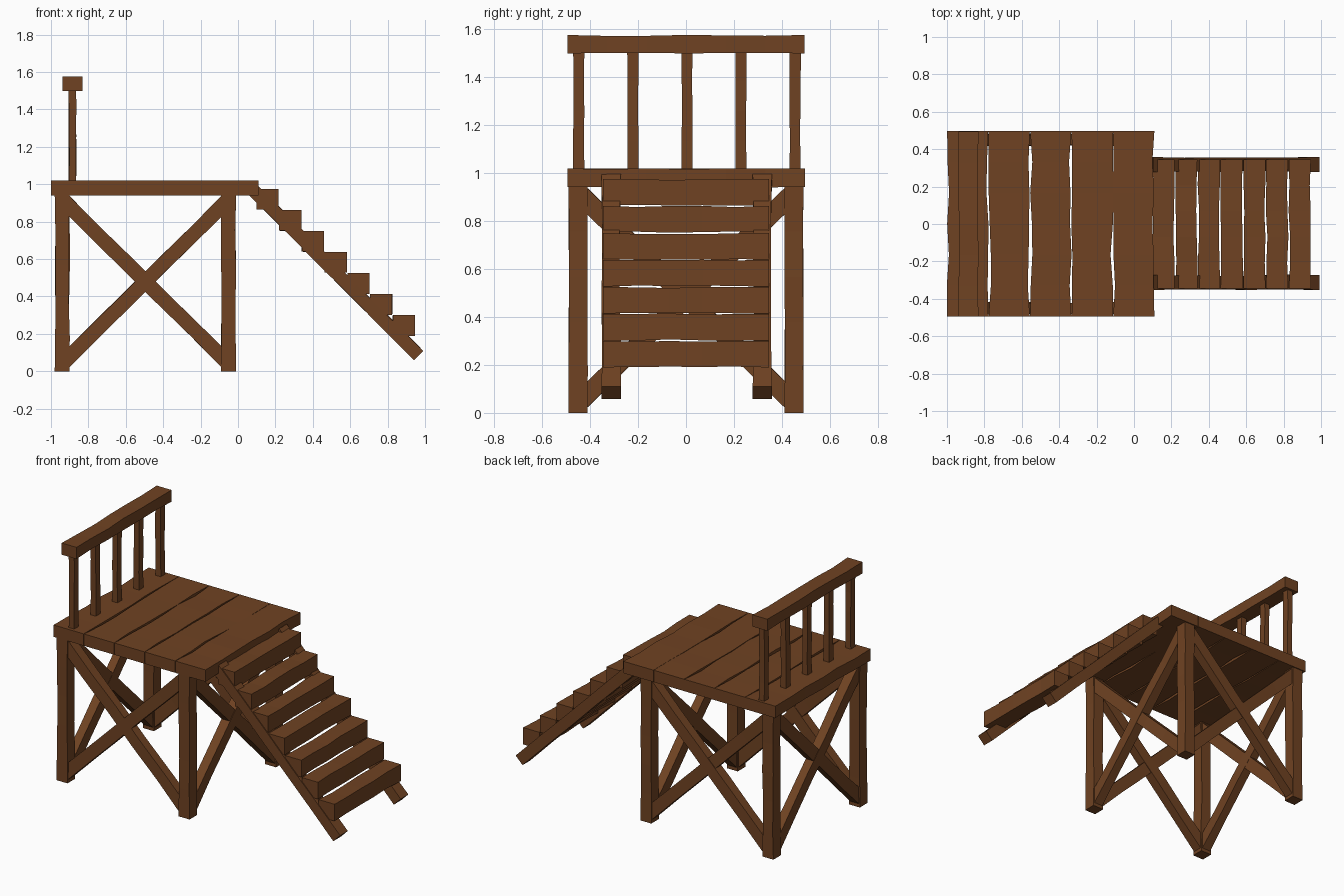
import bpy, bmesh, random
from mathutils import Vector

if "Cube" in bpy.data.objects:
    bpy.data.objects.remove(bpy.data.objects["Cube"])

random.seed(4)
wood = bpy.data.materials.new("wood")
wood.diffuse_color = (0.16, 0.055, 0.016, 1)
wood.use_nodes = True
wood.node_tree.nodes["Principled BSDF"].inputs["Base Color"].default_value = wood.diffuse_color


def beam(name, p0, p1, w, h, side, segs=5, jw=0.006, jh=0.003):
    """Rough-hewn beam from p0 to p1: w along 'side', h across it."""
    p0, p1, s = Vector(p0), Vector(p1), Vector(side).normalized()
    up = (p1 - p0).normalized().cross(s).normalized()
    bm = bmesh.new()
    rings = []
    for i in range(segs + 1):
        c = p0.lerp(p1, i / segs)
        k = 0 if i in (0, segs) else 1
        a, b = [w / 2 - k * random.uniform(-0.2, 1) * jw for _ in range(2)]
        d, e = [h / 2 - k * random.uniform(-0.2, 1) * jh for _ in range(2)]
        rings.append([bm.verts.new(c + s * x + up * y)
                      for x, y in ((-a, -d), (b, -d), (b, e), (-a, e))])
    for r, q in zip(rings, rings[1:]):
        for j in range(4):
            bm.faces.new((r[j], r[(j + 1) % 4], q[(j + 1) % 4], q[j]))
    bm.faces.new(rings[0][::-1])
    bm.faces.new(rings[-1])
    bmesh.ops.recalc_face_normals(bm, faces=bm.faces)
    me = bpy.data.meshes.new(name)
    bm.to_mesh(me)
    bm.free()
    me.materials.append(wood)
    ob = bpy.data.objects.new(name, me)
    bpy.context.collection.objects.link(ob)


X, Y = (1, 0, 0), (0, 1, 0)
XL, XR, YP = -0.94, -0.05, 0.45

# deck planks
for i in range(5):
    x = -0.889 + i * 0.222
    beam("deck_plank", (x, -0.494, 0.98), (x, 0.497, 0.98), 0.22, 0.078, X, 6, 0.013)

# corner posts
for x in (XL, XR):
    for y in (-YP, YP):
        beam("corner_post", (x, y, 0), (x, y, 0.945), 0.08, 0.08, X)

# crossed braces on all four sides
for a, b in ((0.04, 0.92), (0.92, 0.04)):
    for y in (-YP, YP):
        beam("long_side_brace", (XL, y, a), (XR, y, b), 0.065, 0.08, Y)
    for x in (XL, XR):
        beam("end_brace", (x, -YP, a), (x, YP, b), 0.065, 0.08, X)

# railing
for i in range(5):
    y = -0.447 + i * 0.2255
    beam("baluster", (-0.885, y, 1.01), (-0.885, y, 1.51), 0.04, 0.047, X, 4, 0.004)
beam("hand_rail", (-0.885, -0.495, 1.537), (-0.885, 0.495, 1.537), 0.108, 0.077, X, 6, 0.006, 0.004)

# stair stringers
for y in (-0.312, 0.318):
    beam("stair_stringer", (0.08, y, 0.97), (0.966, y, 0.084), 0.08, 0.071, Y)

# stair treads
for i in range(7):
    x, z = 0.158 + i * 0.1215, 0.92 - i * 0.1125
    beam("stair_tread", (x, -0.345, z), (x, 0.345, z), 0.118, 0.111, X, 5, 0.007, 0.005)
